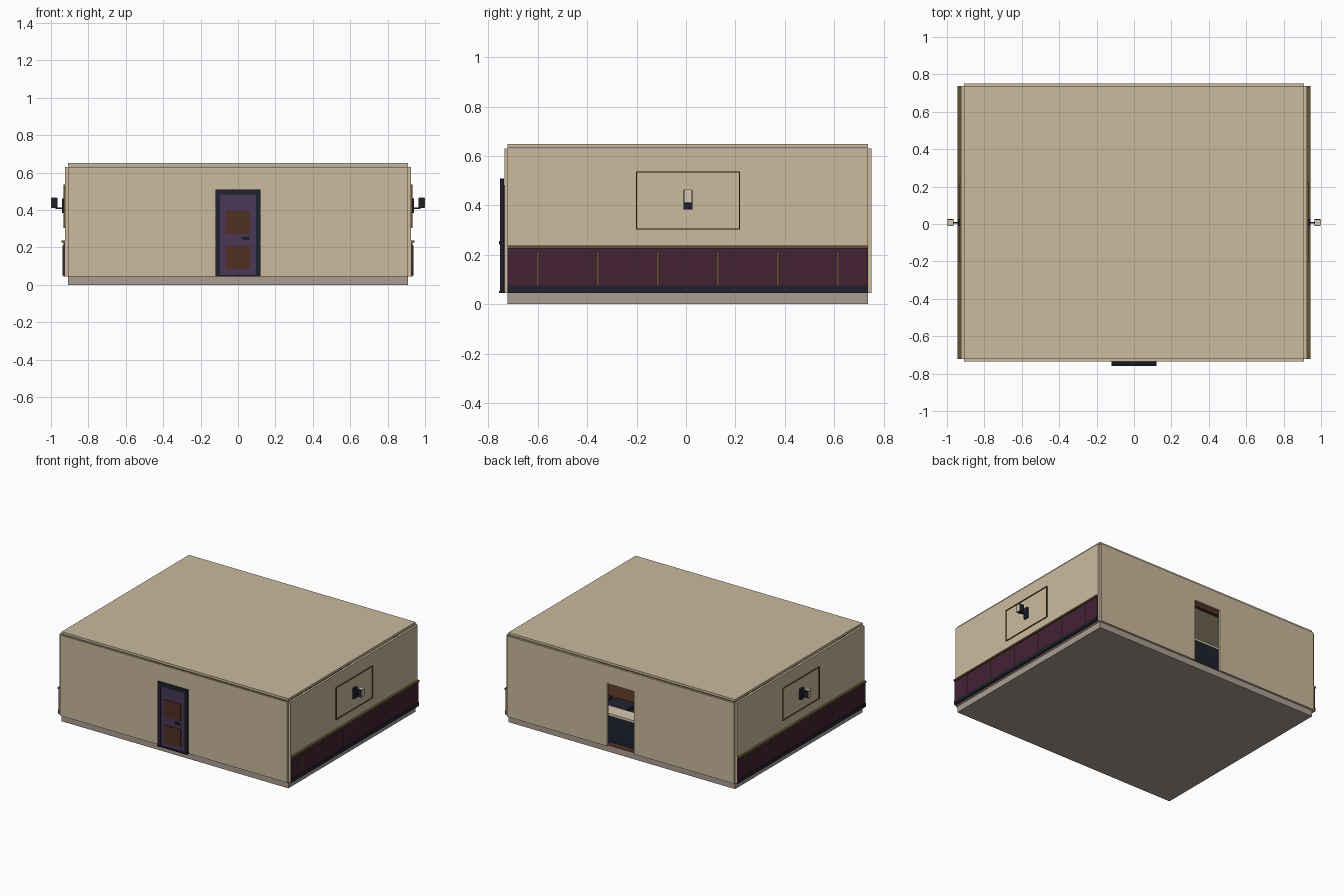
import bpy, bmesh

if "Cube" in bpy.data.objects:
    bpy.data.objects.remove(bpy.data.objects["Cube"])


def material(name, rgb):
    # convert display values (0-255) to linear
    m = bpy.data.materials.new(name)
    lin = [((c / 255 + 0.055) / 1.055) ** 2.4 for c in rgb]
    m.diffuse_color = (*lin, 1)
    m.use_nodes = True
    m.node_tree.nodes["Principled BSDF"].inputs["Base Color"].default_value = m.diffuse_color
    return m


PLASTER = material("tan plaster", (203, 186, 158))
STONE = material("grey tan slab", (170, 157, 146))
PLUM = material("plum panelling", (68, 34, 52))
NAVY = material("dark navy", (31, 34, 46))
GOLD = material("dull gold", (98, 82, 48))
VIOLET = material("violet door paint", (74, 56, 86))
WOOD = material("brown wood", (80, 48, 34))
CREAM = material("cream", (214, 200, 176))


def boxes(name, mat, *spans):
    """One object from boxes given as (x0, x1, y0, y1, z0, z1)."""
    bm = bmesh.new()
    for x0, x1, y0, y1, z0, z1 in spans:
        vs = bmesh.ops.create_cube(bm, size=1)["verts"]
        for v in vs:
            v.co = ((x0 + x1) / 2 + v.co.x * abs(x1 - x0),
                    (y0 + y1) / 2 + v.co.y * abs(y1 - y0),
                    (z0 + z1) / 2 + v.co.z * abs(z1 - z0))
    me = bpy.data.meshes.new(name)
    bm.to_mesh(me)
    bm.free()
    me.materials.append(mat)
    ob = bpy.data.objects.new(name, me)
    bpy.context.collection.objects.link(ob)
    return ob


def both_sides(name, mat, *spans):
    """Boxes on the right side, repeated on the left."""
    left = [(-x1, -x0, *rest) for x0, x1, *rest in spans]
    return boxes(name, mat, *spans, *left)


X, Y0, Y1 = 0.91, -0.722, 0.737      # room inside
F, T = 0.045, 0.63                   # floor and wall top
MID = (Y0 + Y1) / 2
D, DT = 0.108, 0.50                  # doorway half width and top

# shell
boxes("floor_slab", STONE, (-X, X, Y0, Y1, 0, F))
boxes("ceiling", PLASTER, (-X, X, Y0, Y1, T + 0.003, 0.65))
both_sides("side_wall", PLASTER, (X, 0.926, Y0, Y1, F, T))
for name, y0, y1 in (("front_wall", -0.735, Y0), ("back_wall", Y1, 0.752)):
    boxes(name, PLASTER, (-X, -D, y0, y1, F, T), (D, X, y0, y1, F, T),
          (-D, D, y0, y1, DT, T))

# side panelling
both_sides("wainscot", PLUM, (0.926, 0.934, Y0, Y1, F, 0.225))
both_sides("baseboard", NAVY, (0.926, 0.939, Y0, Y1, 0.05, 0.075))
both_sides("dado_rail", GOLD, (0.926, 0.943, Y0, Y1, 0.225, 0.237))
both_sides("panel_strip", GOLD, *[
    (0.934, 0.938, y - 0.003, y + 0.003, 0.075, 0.21)
    for y in [MID + 0.243 * (i - 2.5) for i in range(6)]])

# thin wall moulding
A, B, Z0, Z1, W = -0.203, 0.218, 0.303, 0.537, 0.004
both_sides("wall_moulding", GOLD,
           (0.926, 0.933, A, B, Z0, Z0 + W), (0.926, 0.933, A, B, Z1 - W, Z1),
           (0.926, 0.933, A, A + W, Z0, Z1), (0.926, 0.933, B - W, B, Z0, Z1))

# wall lamps
a, b = MID - 0.018, MID + 0.018
both_sides("lamp_plate", NAVY, (0.926, 0.941, a, b, 0.383, 0.46))
both_sides("lamp_arm", NAVY, (0.941, 0.975, MID - 0.004, MID + 0.004, 0.405, 0.413))
both_sides("lamp_shade", NAVY, (0.965, 0.998, a, b, 0.41, 0.463))
both_sides("lamp_glass", CREAM,
           (0.998, 1.0, a + 0.004, b - 0.004, 0.412, 0.463),
           (0.968, 0.998, a + 0.003, b - 0.003, 0.463, 0.466))

# front door
boxes("door_frame", NAVY, (-0.12, -0.095, -0.754, -0.737, F, 0.51),
      (0.095, 0.12, -0.754, -0.737, F, 0.51),
      (-0.12, 0.12, -0.754, -0.737, 0.483, 0.51))
boxes("door_threshold", NAVY, (-0.12, 0.12, -0.758, -0.735, F, 0.053))
boxes("door_leaf", VIOLET, (-0.095, 0.095, -0.748, -0.728, 0.053, 0.483))
for name, z0, z1 in (("lower", 0.085, 0.21), ("upper", 0.272, 0.395)):
    boxes(name + "_door_panel", WOOD, (-0.068, 0.065, -0.752, -0.747, z0, z1))
boxes("door_handle", NAVY, (0.025, 0.06, -0.758, -0.747, 0.242, 0.256))

# interior seen through the back doorway
boxes("wood_floor", WOOD, (-X, X, Y0, Y1, F, F + 0.003))
boxes("ceiling_beam", WOOD, *[
    (-X, X, y - 0.012, y + 0.012, 0.595, T)
    for y in (MID - 0.548, MID, MID + 0.548)])
boxes("counter_body", NAVY, (-0.5, 0.5, 0.60, 0.69, F, 0.24))
boxes("counter_top", CREAM, (-0.51, 0.51, 0.59, 0.695, 0.24, 0.255))
boxes("bench_seat", NAVY, *[
    (x - 0.09, x + 0.09, 0.40, 0.55, F, 0.22) for x in (-0.4, -0.2, 0, 0.2, 0.4)])
